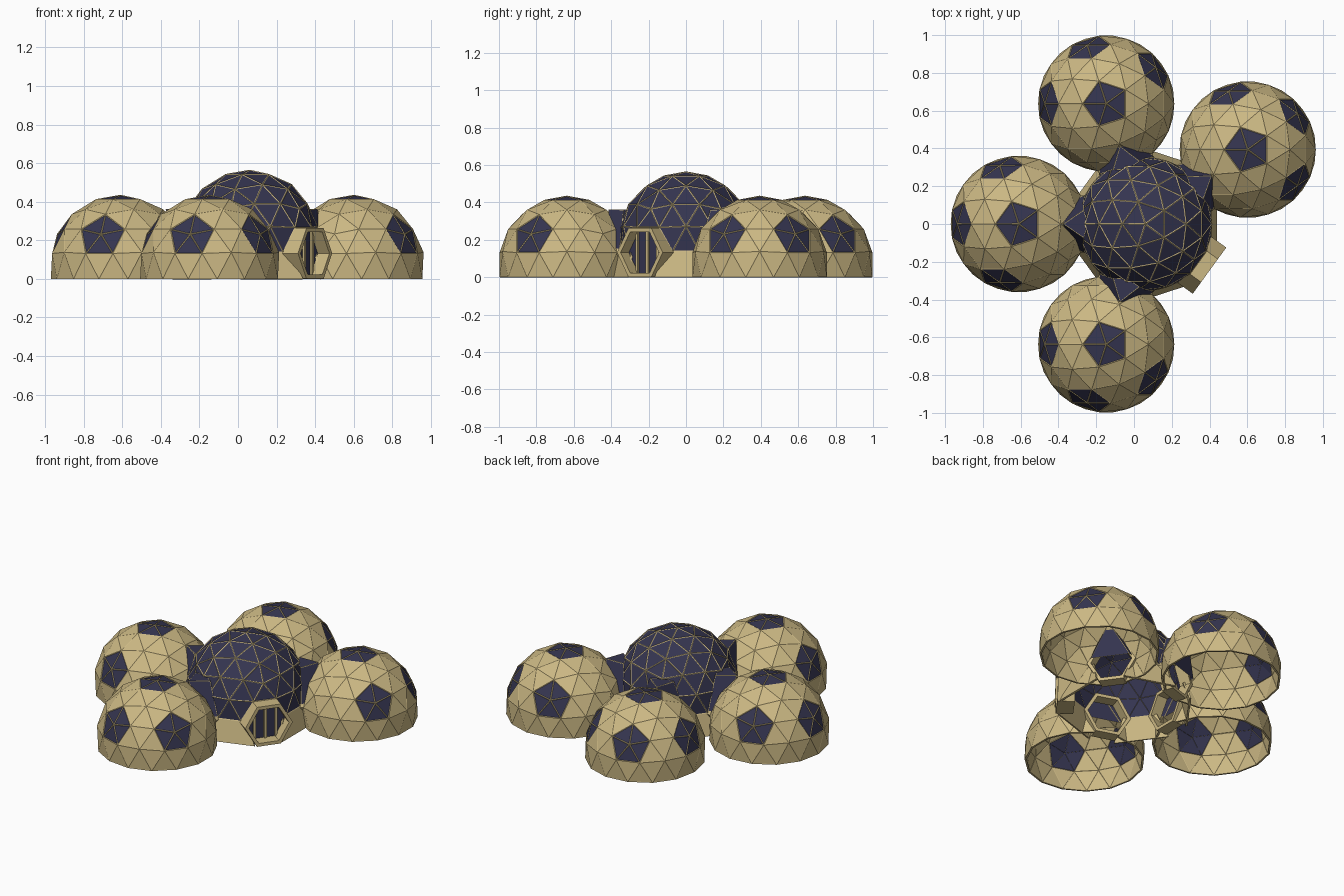
import bpy, bmesh
from math import radians, sin, cos, atan, pi
from mathutils import Vector, Matrix

if "Cube" in bpy.data.objects:
    bpy.data.objects.remove(bpy.data.objects["Cube"])

def material(name, rgb):
    m = bpy.data.materials.new(name)
    m.diffuse_color = (*rgb, 1)
    m.use_nodes = True
    m.node_tree.nodes["Principled BSDF"].inputs["Base Color"].default_value = m.diffuse_color
    return m

TAN = material("tan_panel", (0.60, 0.48, 0.23))
GLASS = material("dark_glass", (0.035, 0.035, 0.08))
HUB = Vector((0.06, 0, 0))
REACH = 0.67
HEX_Z = 0.132

def finish(name, bm, matrix=Matrix(), thick=0.0):
    me = bpy.data.meshes.new(name)
    bm.to_mesh(me)
    bm.free()
    me.materials.append(TAN)
    me.materials.append(GLASS)
    ob = bpy.data.objects.new(name, me)
    ob.matrix_world = matrix
    bpy.context.collection.objects.link(ob)
    if thick:
        mod = ob.modifiers.new("thickness", 'SOLIDIFY')
        mod.thickness = thick
        mod.offset = -1
    return ob

def polar(r, deg, z=0.0):
    a = radians(deg)
    return Vector((r * cos(a), r * sin(a), z))

def geodesic(name, centre, R, is_glass, openings, strut):
    """Three-frequency five-eighths dome; pentagon hubs lie at 36 + 72k degrees."""
    lat = atan(0.5)
    top = Vector((0, 0, 1))
    up = [polar(cos(lat), 36 + 72 * k, sin(lat)) for k in range(5)]
    low = [polar(cos(lat), 72 + 72 * k, -sin(lat)) for k in range(5)]
    tris = []
    for k in range(5):
        j = (k + 1) % 5
        tris += [(top, up[k], up[j]), (up[k], low[k], up[j]), (low[k], low[j], up[j])]
    bm = bmesh.new()
    for a, b, c in tris:
        P = {(i, j): bm.verts.new((a * (3 - i - j) + b * i + c * j).normalized())
             for i in range(4) for j in range(4 - i)}
        for i in range(3):
            for j in range(3 - i):
                bm.faces.new((P[i, j], P[i + 1, j], P[i, j + 1]))
                if i + j < 2:
                    bm.faces.new((P[i + 1, j], P[i + 1, j + 1], P[i, j + 1]))
    bmesh.ops.remove_doubles(bm, verts=bm.verts, dist=1e-4)
    # Remove the underside, and the hexagon behind each passage
    gone = []
    for f in bm.faces:
        c = f.calc_center_median()
        w = c * R
        hole = any(w.dot(polar(1, d)) > 0 and abs(w.dot(polar(1, d + 90))) < 0.11
                   and abs(w.z + centre.z - HEX_Z) < 0.105 for d in openings)
        if c.z < -0.21 or hole:
            gone.append(f)
    bmesh.ops.delete(bm, geom=gone, context='FACES')
    hubs = [top] + up
    windows, panels = [], []
    for f in bm.faces:
        near = [h for h in hubs if any((v.co - h).length < 0.01 for v in f.verts)]
        (windows if is_glass(near) else panels).append(f)
    for v in bm.verts:
        if v.co.z < -0.1:
            v.co.z = -centre.z / R if centre.z < 0.1 else -0.187
        v.co *= R
    bmesh.ops.recalc_face_normals(bm, faces=bm.faces)
    if bm.faces[:][0].normal.dot(bm.faces[:][0].calc_center_median()) < 0:
        bmesh.ops.reverse_faces(bm, faces=bm.faces)
    # Struts around every panel
    for group, depth, idx in ((windows, -0.003, 1), (panels, -0.001, 0)):
        if group:
            bmesh.ops.inset_individual(bm, faces=group, thickness=strut, depth=depth)
            for f in group:
                f.material_index = idx
    return finish(name, bm, Matrix.Translation(centre), 0.012)

# Central glass dome
passages = [36, 108, 180, 252]
geodesic("central_glass_dome", HUB + Vector((0, 0, 0.205)), 0.361,
         lambda near: True, passages + [-36], 0.009)

# Four outer domes with pentagon windows on top and on the sides facing away
for n, d in enumerate(passages):
    out = polar(1, d)
    geodesic(f"outer_dome_{n + 1}", HUB + out * REACH + Vector((0, 0, 0.069)), 0.367,
             lambda near: any(h.z > 0.9 or h.dot(out) > 0.1 for h in near), [d + 180], 0.008)

def hex_ring(bm, r, x):
    return [bm.verts.new((x, r * cos(pi / 3 * k), r * sin(pi / 3 * k))) for k in range(6)]

def place(deg, z=0.0):
    return Matrix.Translation(HUB + Vector((0, 0, z))) @ Matrix.Rotation(radians(deg), 4, 'Z')

def box(bm, x0, x1, y0, y1, z0, z1, mat=0):
    m = Matrix.Translation(((x0 + x1) / 2, (y0 + y1) / 2, (z0 + z1) / 2)) @ \
        Matrix.Diagonal((x1 - x0, y1 - y0, z1 - z0, 1))
    geo = bmesh.ops.create_cube(bm, size=1, matrix=m)
    for f in {f for v in geo['verts'] for f in v.link_faces}:
        f.material_index = mat

# Hexagonal passages, the fifth being the entrance
for d in passages + [-36]:
    door = d == -36
    bm = bmesh.new()
    x0, x1 = (0.315, 0.42) if door else (0.30, 0.375)
    r = 0.151
    rings = [hex_ring(bm, r, x0), hex_ring(bm, r, x1),
             hex_ring(bm, r - 0.024, x1), hex_ring(bm, r - 0.024, x0)]
    for a in range(4):
        A, B = rings[a], rings[(a + 1) % 4]
        for k in range(6):
            bm.faces.new((A[k], A[(k + 1) % 6], B[(k + 1) % 6], B[k]))
    bmesh.ops.recalc_face_normals(bm, faces=bm.faces)
    finish("entrance_frame" if door else f"passage_frame_{d}", bm, place(d, HEX_Z))

# Recessed double glass door with a centre post and side posts
bm = bmesh.new()
f = bm.faces.new(hex_ring(bm, 0.13, 0.345))
f.material_index = 1
for y in (-0.068, 0, 0.068):
    box(bm, 0.34, 0.357, y - 0.008, y + 0.008, -0.11, 0.11)
finish("entrance_door", bm, place(-36, HEX_Z))

# Pointed glass fillers between the central dome and each outer dome
for d in passages:
    bm = bmesh.new()
    top = [bm.verts.new(p) for p in ((0.325, -0.075, 0.362), (0.435, 0, 0.362),
                                     (0.325, 0.075, 0.362), (0.30, 0, 0.362))]
    bot = [bm.verts.new(p) for p in ((0.325, -0.15, 0.15), (0.40, -0.12, 0.15),
                                     (0.40, 0.12, 0.15), (0.325, 0.15, 0.15))]
    faces = [bm.faces.new(p) for p in (
        top, (top[0], bot[0], bot[1], top[1]),
        (top[1], bot[1], bot[2]), (top[1], bot[2], bot[3], top[2]))]
    bmesh.ops.recalc_face_normals(bm, faces=bm.faces)
    bmesh.ops.inset_individual(bm, faces=faces, thickness=0.006)
    for f in faces:
        f.material_index = 1
    finish(f"glass_filler_{d}", bm, place(d))

# Flared base walls between the passages
for k in range(5):
    bm = bmesh.new()
    pts = [polar(0.415, -24, 0), polar(0.415, 24, 0), polar(0.36, 17, 0.145),
           polar(0.36, -17, 0.145)]
    bm.faces.new([bm.verts.new(p) for p in pts])
    finish(f"base_wall_{k + 1}", bm, place(72 * k), 0.012)
